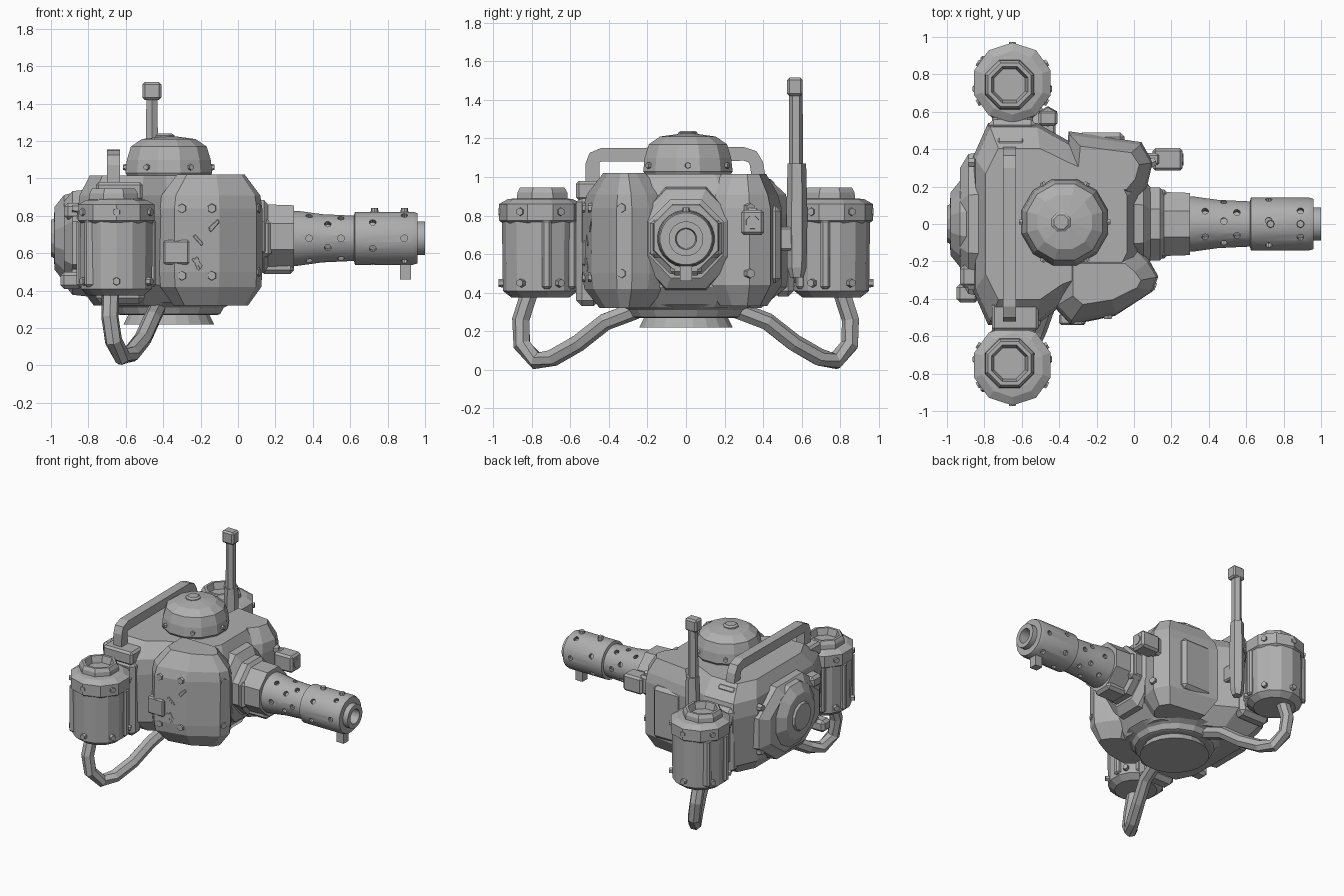
import bpy, bmesh, math, random
from mathutils import Vector, Matrix

if "Cube" in bpy.data.objects:
    bpy.data.objects.remove(bpy.data.objects["Cube"])

random.seed(4)
grey = bpy.data.materials.new("steel_grey")
grey.diffuse_color = (0.43, 0.43, 0.43, 1)
grey.use_nodes = True
grey.node_tree.nodes["Principled BSDF"].inputs["Base Color"].default_value = grey.diffuse_color


def finish(name, bm, smooth=None):
    bmesh.ops.recalc_face_normals(bm, faces=bm.faces)
    me = bpy.data.meshes.new(name)
    bm.to_mesh(me)
    bm.free()
    me.materials.append(grey)
    ob = bpy.data.objects.new(name, me)
    bpy.context.collection.objects.link(ob)
    if smooth:
        bpy.context.view_layer.objects.active = ob
        ob.select_set(True)
        bpy.ops.object.shade_smooth_by_angle(angle=math.radians(smooth))
        ob.select_set(False)
    return ob


def skin(bm, rings):
    """Join successive vertex rings and close both ends."""
    rings = [[bm.verts.new(p) for p in r] for r in rings]
    n = len(rings[0])
    for a, b in zip(rings, rings[1:]):
        for i in range(n):
            bm.faces.new((a[i], a[(i + 1) % n], b[(i + 1) % n], b[i]))
    bm.faces.new(rings[0])
    bm.faces.new(rings[-1])


def loft(name, outline, levels):
    """Outline in plan, scaled about its centre at each (z, sx, sy)."""
    cx = (min(p[0] for p in outline) + max(p[0] for p in outline)) / 2
    cy = (min(p[1] for p in outline) + max(p[1] for p in outline)) / 2
    bm = bmesh.new()
    skin(bm, [[(cx + (x - cx) * sx, cy + (y - cy) * sy, z) for x, y in outline]
              for z, sx, sy in levels])
    return finish(name, bm)


def lathe(name, centre, profile, n, axis="z", smooth=None, ry=1):
    """Profile of (radius, distance along the axis)."""
    bm = bmesh.new()
    rings = []
    for r, h in profile:
        ring = []
        for i in range(n):
            t = math.tau * (i + 0.5) / n
            a, b = r * math.cos(t), r * math.sin(t)
            p = Vector((a, b, h)) if axis == "z" else Vector((h, a * ry, b))
            ring.append(Vector(centre) + p)
        rings.append(ring)
    skin(bm, rings)
    return finish(name, bm, smooth)


def box(name, lo, hi, bevel=0.0):
    bm = bmesh.new()
    bmesh.ops.create_cube(bm, size=1)
    for v in bm.verts:
        v.co = [(a + b) / 2 + c * (b - a) for a, b, c in zip(lo, hi, v.co)]
    if bevel:
        bmesh.ops.bevel(bm, geom=bm.edges[:], offset=bevel, segments=1, affect="EDGES")
    return finish(name, bm)


def tube(name, pts, r, n=6, turn=0.0):
    """Sweep an n-sided section along a path."""
    pts = [Vector(p) for p in pts]
    bm = bmesh.new()
    rings = []
    for i, p in enumerate(pts):
        d = (pts[min(i + 1, len(pts) - 1)] - pts[max(i - 1, 0)]).normalized()
        u = d.cross(Vector((1, 0, 0))).normalized()
        w = d.cross(u)
        rings.append([p + r * (u * math.cos(math.tau * k / n + turn) + w * math.sin(math.tau * k / n + turn))
                      for k in range(n)])
    skin(bm, rings)
    return finish(name, bm)


def studs(name, items, r, depth, n=6):
    """Short pegs, each given as (position, direction)."""
    bm = bmesh.new()
    for p, d in items:
        m = Matrix.Translation(p) @ Vector(d).to_track_quat("Z", "Y").to_matrix().to_4x4()
        bmesh.ops.create_cone(bm, cap_ends=True, segments=n, radius1=r, radius2=r * 0.85,
                              depth=depth, matrix=m)
    return finish(name, bm)


# Hull core and the two armoured cheeks
loft("hull_core", [(-0.86, -0.36), (-0.78, -0.54), (-0.52, -0.54), (-0.38, -0.43), (0.0, -0.27),
                   (0.03, -0.2), (0.03, 0.2), (0.0, 0.27), (-0.36, 0.45), (-0.52, 0.54),
                   (-0.78, 0.54), (-0.86, 0.36)],
     [(0.32, 0.8, 0.72), (0.43, 0.98, 0.97), (0.80, 1, 1), (0.91, 0.97, 0.96), (1.015, 0.85, 0.75)])
loft("right_cheek", [(-0.42, -0.1), (-0.42, -0.45), (-0.34, -0.54), (-0.1, -0.49), (0.10, -0.36),
                     (0.13, -0.28), (0.08, -0.19), (0.0, -0.1)],
     [(0.32, 0.72, 0.58), (0.42, 0.98, 0.94), (0.5, 1, 1), (0.84, 1, 0.98), (0.91, 0.96, 0.88), (1.02, 0.66, 0.5)])
loft("left_cheek", [(-0.38, 0.1), (0.0, 0.1), (0.07, 0.2), (0.1, 0.33), (0.04, 0.44), (-0.35, 0.5)],
     [(0.33, 0.74, 0.6), (0.44, 1, 0.98), (0.84, 1, 0.98), (0.91, 0.96, 0.88), (1.015, 0.7, 0.58)])

# Armour plates lying on the flanks
box("right_flank_plate", (-0.76, -0.57, 0.33), (-0.5, -0.45, 0.9), 0.03)
box("left_flank_plate", (-0.78, 0.45, 0.38), (-0.52, 0.56, 0.88), 0.03)
box("cheek_patch", (-0.40, -0.54, 0.54), (-0.26, -0.48, 0.67), 0.01)
box("left_brace", (-0.30, 0.42, 0.45), (-0.05, 0.49, 0.85), 0.025)

# Turning base
lathe("base_skirt", (-0.37, 0, 0), [(0.265, 0.27), (0.28, 0.275), (0.30, 0.31), (0.36, 0.34)], 16)
lathe("base_ring", (-0.37, 0, 0), [(0.245, 0.22), (0.22, 0.27), (0.22, 0.3)], 20)

# Dome hatch
lathe("dome", (-0.37, 0.01, 0), [(0.21, 0.98), (0.24, 1.03), (0.232, 1.10), (0.21, 1.17),
                                 (0.15, 1.21), (0.04, 1.225)], 12)
lathe("dome_cap", (-0.39, 0.01, 0), [(0.055, 1.2), (0.055, 1.23), (0.04, 1.24)], 8)
studs("dome_bolts", [((-0.37 + 0.23 * math.cos(a), 0.01 + 0.23 * math.sin(a), 1.06),
                      (math.cos(a), math.sin(a), 0)) for a in [math.tau * i / 6 for i in range(6)]], 0.018, 0.03)

# Carry handle with its feet
tube("handle", [(-0.665, -0.485, 0.93), (-0.665, -0.485, 1.07), (-0.665, -0.475, 1.10), (-0.665, -0.44, 1.115),
                (-0.665, 0.30, 1.12), (-0.665, 0.345, 1.105), (-0.665, 0.365, 1.07), (-0.665, 0.385, 0.95)],
     0.05, 4, math.pi / 4)
box("handle_foot_right", (-0.76, -0.57, 0.88), (-0.51, -0.42, 0.98), 0.015)
box("handle_foot_left", (-0.74, 0.33, 0.9), (-0.58, 0.46, 0.99), 0.02)

# Antenna
lathe("antenna_socket", (-0.46, 0.575, 0), [(0.035, 0.48), (0.05, 0.53), (0.055, 0.8), (0.048, 1.07)], 6)
lathe("antenna_mast", (-0.46, 0.57, 0), [(0.037, 1.0), (0.035, 1.43)], 6)
box("antenna_tip", (-0.51, 0.525, 1.42), (-0.41, 0.605, 1.515), 0.012)
box("antenna_bracket", (-0.50, 0.45, 0.62), (-0.42, 0.57, 0.74), 0.01)

# Canisters and hoses, one on each side
for s, side in ((-1, "right"), (1, "left")):
    c = (-0.65, s * 0.755, 0)
    lathe(side + "_canister", c, [(0.15, 0.375), (0.195, 0.41), (0.2, 0.82)], 14)
    lathe(side + "_canister_lid", c, [(0.195, 0.76), (0.215, 0.775), (0.215, 0.86), (0.17, 0.885), (0.13, 0.89)], 10)
    lathe(side + "_canister_neck", (-0.665, s * 0.745, 0),
          [(0.145, 0.86), (0.14, 0.92), (0.125, 0.945), (0.105, 0.945), (0.09, 0.895)], 8)
    angles = [math.tau * (i + 0.5) / 6 for i in range(6)]
    studs(side + "_canister_bolts", [((c[0] + 0.195 * math.cos(a), c[1] + 0.195 * math.sin(a), z),
                                     (math.cos(a), math.sin(a), 0)) for a in angles for z in (0.45, 0.82)],
          0.024, 0.045)
    # reinforcing slats on the inward and rearward faces
    for i, deg in enumerate((10, 60, 120, 170, 220)):
        a = -s * math.radians(deg)
        x, y = c[0] + 0.185 * math.cos(a), c[1] + 0.185 * math.sin(a)
        box(f"{side}_canister_slat_{i}", (x - 0.03, y - 0.025, 0.42), (x + 0.03, y + 0.025, 0.78), 0.012)
    box(side + "_canister_mount", (-0.76, min(s * 0.5, s * 0.64), 0.45), (-0.54, max(s * 0.5, s * 0.64), 0.78), 0.03)
    tube(side + "_hose", [(-0.68, s * 0.81, 0.40), (-0.685, s * 0.855, 0.26), (-0.665, s * 0.85, 0.13),
                          (-0.62, s * 0.775, 0.047), (-0.57, s * 0.69, 0.065), (-0.51, s * 0.56, 0.14),
                          (-0.46, s * 0.42, 0.25), (-0.43, s * 0.26, 0.31)], 0.047, 7)

# Rear armour plate and round cover
lathe("rear_plate", (0, 0, 0.655), [(0.31, -0.80), (0.30, -0.885), (0.24, -0.93)], 8, "x", ry=1.35)
lathe("rear_cover", (0, 0, 0.68), [(0.25, -0.89), (0.24, -0.93), (0.175, -0.98), (0.11, -0.985), (0.10, -1.0)], 12, "x")
box("rear_hook", (-0.95, -0.42, 0.41), (-0.83, -0.32, 0.50), 0.02)
box("rear_clasp", (-0.93, -0.34, 0.78), (-0.82, -0.22, 0.87), 0.02)

# Gun mount
lathe("mount_frame", (0, 0, 0.68), [(0.29, 0.0), (0.28, 0.05), (0.22, 0.09)], 8, "x", ry=0.95)
lathe("mount_collar", (0, 0, 0.69), [(0.21, 0.05), (0.21, 0.14), (0.185, 0.16), (0.18, 0.30)], 8, "x")
for s, side in ((-1, "right"), (1, "left")):
    box(side + "_mount_clamp", (0.06, s * 0.15 - 0.035, 0.58), (0.18, s * 0.15 + 0.035, 0.78), 0.02)
box("mount_lower_clamp", (0.12, -0.08, 0.49), (0.30, 0.08, 0.57), 0.02)

# Barrel with a stepped muzzle bore and vent holes
barrel = lathe("barrel", (0, 0, 0.68),
               [(0.15, 0.24), (0.148, 0.32), (0.13, 0.45), (0.122, 0.62), (0.143, 0.625), (0.143, 0.935),
                (0.135, 0.96), (0.09, 0.96), (0.09, 1.0), (0.055, 1.0), (0.05, 0.88)], 24, "x", 30)
holes = []
for x, r, offset in ((0.38, 0.13, 0), (0.48, 0.12, 0.4), (0.55, 0.12, 0), (0.72, 0.14, 0.4), (0.89, 0.14, 0)):
    for k in range(6):
        a = math.tau * k / 6 + offset
        d = Vector((0, math.cos(a), math.sin(a)))
        holes.append((Vector((x, 0, 0.68)) + d * r, d))
cutter = studs("hole_cutter", holes, 0.02, 0.05, 10)
cutter.hide_render = True
cutter.hide_viewport = True
mod = barrel.modifiers.new("vents", "BOOLEAN")
mod.operation, mod.object = "DIFFERENCE", cutter
box("front_sight_lug", (0.865, -0.03, 0.46), (0.925, 0.03, 0.56))
studs("barrel_pins", [((0.89, 0, 0.826), (0, 0, 1)), ((0.73, 0, 0.826), (0, 0, 1))], 0.022, 0.03, 8)

# Sensor beside the gun
box("sensor_arm", (0.0, 0.31, 0.70), (0.14, 0.38, 0.84), 0.015)
box("sensor_block", (0.10, 0.285, 0.70), (0.26, 0.405, 0.83), 0.015)
lathe("sensor_lens", (0, 0.345, 0.765), [(0.04, 0.24), (0.035, 0.265)], 8, "x")

# Hull bolts
studs("hull_bolts", [((0.1, s * 0.33, z), (1, s * 0.4, 0)) for s in (-1, 1) for z in (0.5, 0.84)]
      + [((x, y, z), (0, -1, 0)) for x, y in ((-0.3, -0.52), (-0.14, -0.49)) for z in (0.48, 0.84)]
      + [((-0.87, s * 0.33, z), (-1, 0, 0)) for s in (-1, 1) for z in (0.5, 0.84)], 0.028, 0.035)

# Shallow chips and weld slivers on the right cheek
for i in range(6):
    x, z = random.uniform(-0.24, -0.12), random.uniform(0.52, 0.8)
    chip = box(f"armour_chip_{i}", (-0.035, -0.006, -0.01), (0.035, 0.006, 0.01), 0.004)
    chip.rotation_euler = (0, random.uniform(0, 3), 0.2)
    chip.location = (x, -0.535 + 0.21 * (x + 0.34), z)
